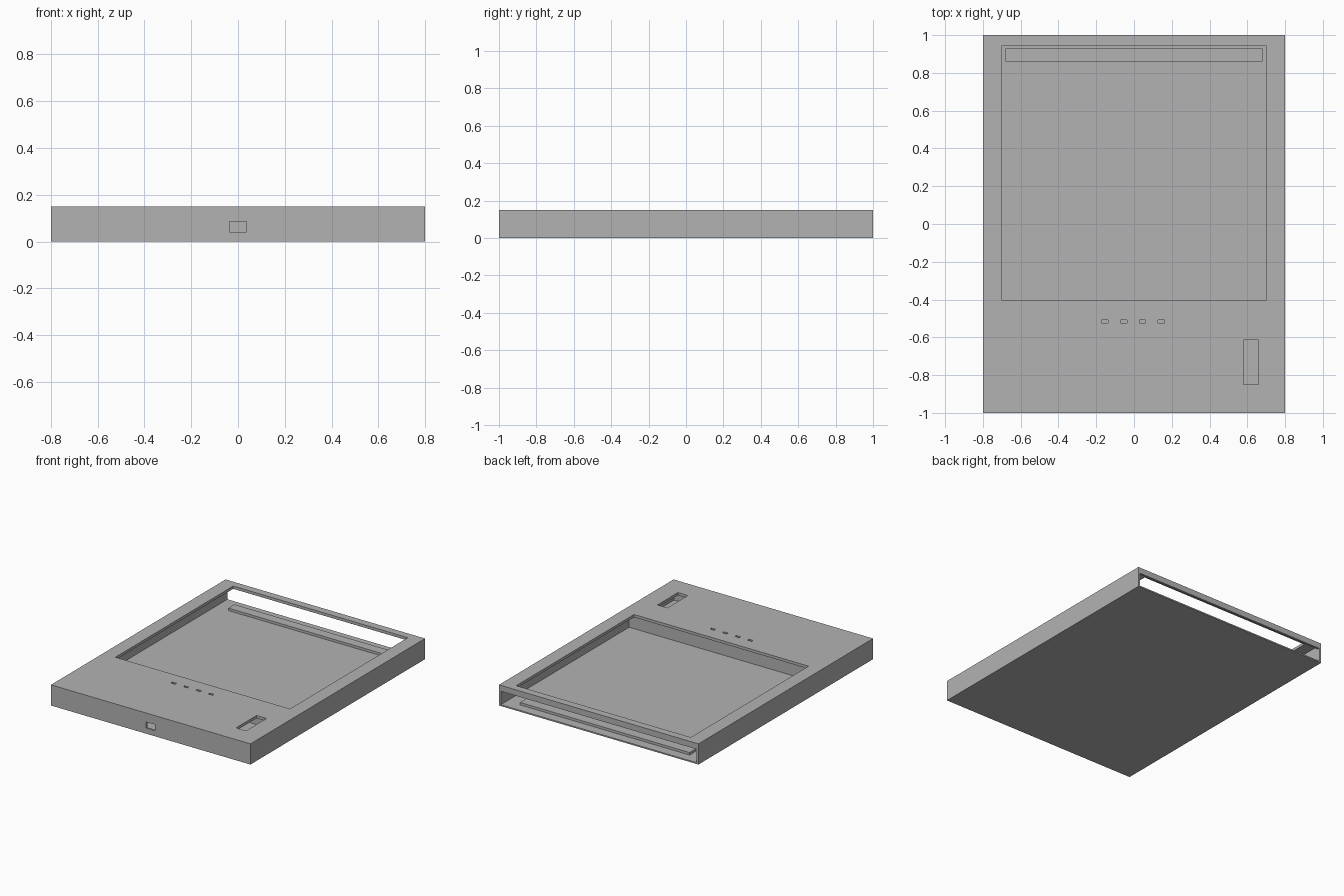
import bpy

default_cube = bpy.data.objects.get("Cube")
if default_cube:
    bpy.data.objects.remove(default_cube, do_unlink=True)

grey = bpy.data.materials.new("plain_grey")
grey.use_nodes = True
grey.diffuse_color = (0.45, 0.45, 0.45, 1)
grey.node_tree.nodes["Principled BSDF"].inputs["Base Color"].default_value = grey.diffuse_color


def box(name, x, y, z):
    """Box spanning the given (low, high) ranges."""
    bpy.ops.mesh.primitive_cube_add(size=1, location=[sum(r) / 2 for r in (x, y, z)])
    obj = bpy.context.object
    obj.name = name
    obj.scale = [r[1] - r[0] for r in (x, y, z)]
    bpy.ops.object.transform_apply(location=True, rotation=False, scale=True)
    obj.data.materials.append(grey)
    return obj


def cut(target, x, y, z):
    """Subtract a box from the target."""
    cutter = box("cutter", x, y, z)
    cutter.hide_render = True
    mod = target.modifiers.new("cut", 'BOOLEAN')
    mod.operation = 'DIFFERENCE'
    mod.solver = 'EXACT'
    mod.object = cutter
    bpy.context.view_layer.objects.active = target
    bpy.ops.object.modifier_apply(modifier=mod.name)
    bpy.data.objects.remove(cutter, do_unlink=True)


floor, ceiling, inner = 0.01, 0.13, 0.785
above = (0.1, 0.2)

# Case with a rear and a front chamber, split by a thin partition
case = box("case", (-0.8, 0.8), (-1, 1), (0, 0.15))
cut(case, (-inner, inner), (-0.47, 0.985), (floor, ceiling))
cut(case, (-inner, inner), (-0.985, -0.485), (floor, ceiling))

# Large top window and open back below a lip
cut(case, (-0.7, 0.7), (-0.405, 0.945), above)
cut(case, (-inner, inner), (0.9, 1.1), (floor, 0.107))

# Switch slot, indicator slots and front port
cut(case, (0.58, 0.66), (-0.85, -0.615), above)
for i in range(4):
    x = -0.155 + i * 0.1
    cut(case, (x - 0.017, x + 0.017), (-0.524, -0.507), above)
cut(case, (-0.036, 0.036), (-1.1, -0.9), (0.04, 0.085))

# Raised bar on the floor near the open back
box("floor_bar", (-0.68, 0.68), (0.86, 0.93), (floor - 0.002, 0.028))
